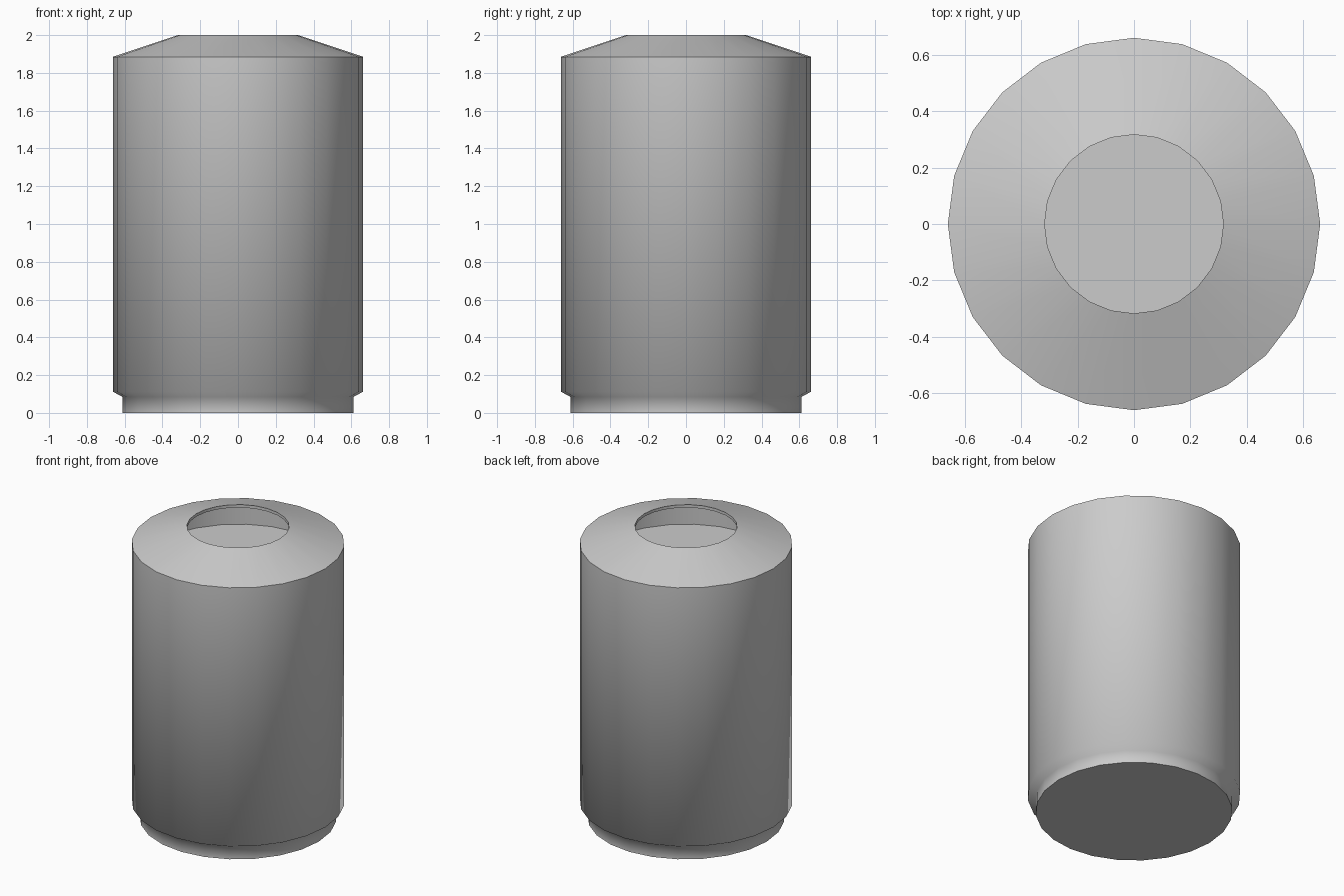
import bpy, bmesh, math

SIDES = 24

cube = bpy.data.objects.get("Cube")
if cube:
    bpy.data.objects.remove(cube, do_unlink=True)

grey = bpy.data.materials.new("plain grey")
grey.use_nodes = True
colour = (0.6, 0.6, 0.6, 1)
grey.diffuse_color = colour
grey.node_tree.nodes["Principled BSDF"].inputs["Base Color"].default_value = colour


def lathe(name, profile, cap_start=False, cap_end=False):
    """Revolve (radius, z) points around the z axis."""
    bm = bmesh.new()
    rings = []
    for r, z in profile:
        rings.append([bm.verts.new((r * math.cos(a), r * math.sin(a), z))
                      for a in (math.tau * i / SIDES for i in range(SIDES))])
    for low, high in zip(rings, rings[1:]):
        for i in range(SIDES):
            j = (i + 1) % SIDES
            bm.faces.new((low[i], low[j], high[j], high[i]))
    if cap_start:
        bm.faces.new(rings[0][::-1])
    if cap_end:
        bm.faces.new(rings[-1])
    mesh = bpy.data.meshes.new(name)
    bm.to_mesh(mesh)
    bm.free()
    mesh.materials.append(grey)
    obj = bpy.data.objects.new(name, mesh)
    bpy.context.collection.objects.link(obj)
    bpy.ops.object.select_all(action='DESELECT')
    obj.select_set(True)
    bpy.context.view_layer.objects.active = obj
    bpy.ops.object.shade_smooth_by_angle(angle=math.radians(66))
    return obj


# Canister: foot, wall, sloped shoulder, lip, then down the inside to the recessed floor
lathe("canister_body", [
    (0.612, 0), (0.612, 0.085), (0.662, 0.112), (0.662, 1.885),
    (0.318, 2.0), (0.318, 1.98), (0.61, 1.88), (0.61, 1.73),
], cap_start=True, cap_end=True)
